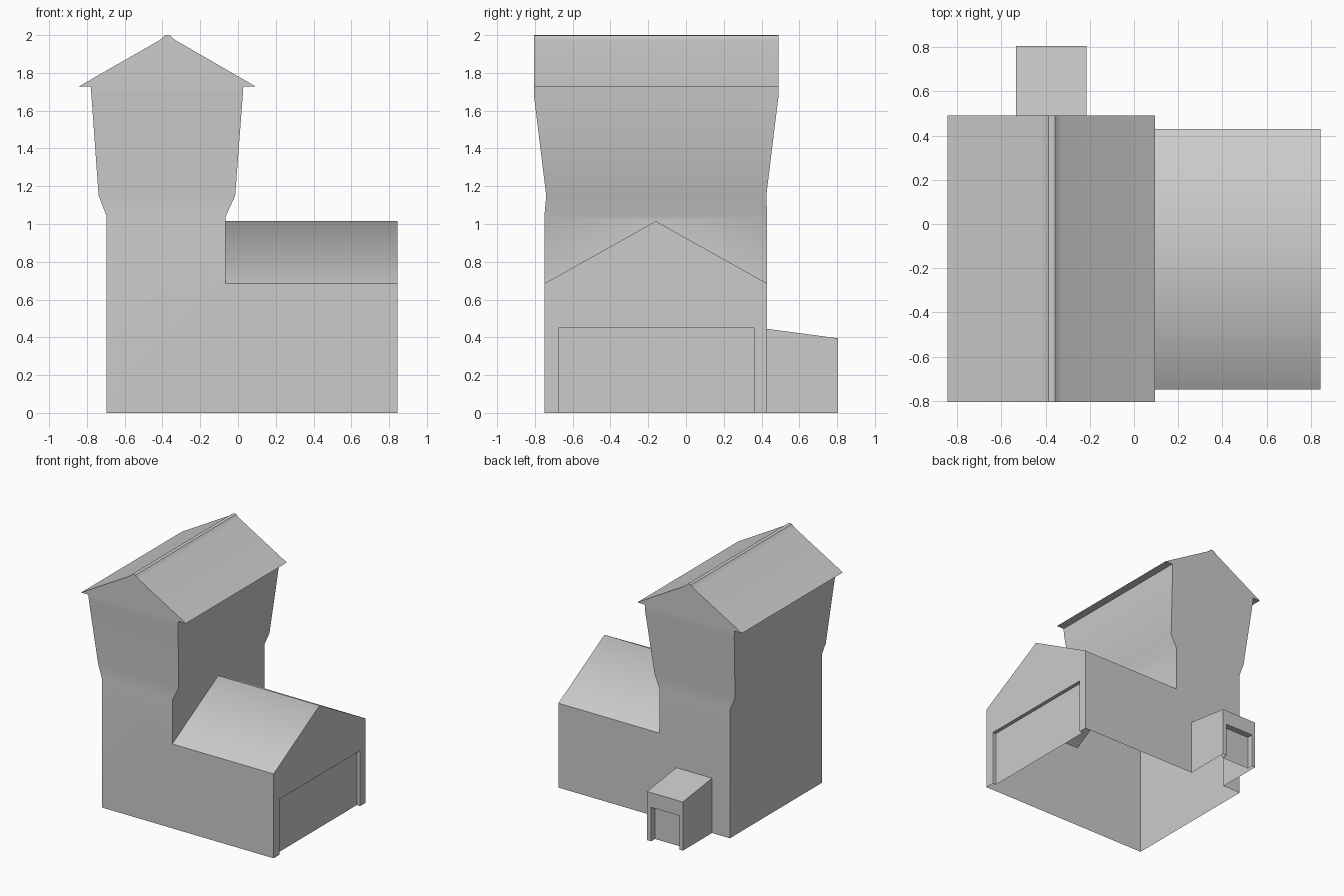
import bpy, bmesh, math

if "Cube" in bpy.data.objects:
    bpy.data.objects.remove(bpy.data.objects["Cube"])

Y0, Y1 = -0.75, 0.43            # front and back walls
XL, XT, XR = -0.695, -0.065, 0.845  # left wall, tower right wall, wing end wall
EAVE, RIDGE, RY = 0.685, 1.015, -0.16


def build(name, faces, angle):
    """Make one mesh object from polygons, welding shared corners."""
    bm = bmesh.new()
    for f in faces:
        bm.faces.new([bm.verts.new(p) for p in f])
    bmesh.ops.remove_doubles(bm, verts=bm.verts, dist=1e-4)
    bmesh.ops.recalc_face_normals(bm, faces=bm.faces)
    me = bpy.data.meshes.new(name)
    bm.to_mesh(me)
    bm.free()
    ob = bpy.data.objects.new(name, me)
    bpy.context.collection.objects.link(ob)
    bpy.ops.object.select_all(action='DESELECT')
    ob.select_set(True)
    bpy.context.view_layer.objects.active = ob
    bpy.ops.object.shade_smooth_by_angle(angle=math.radians(angle))
    return ob


def strip(loop, place, a, b, closed=False):
    """Sweep a 2D loop between depths a and b."""
    pairs = list(zip(loop, loop[1:] + loop[:1]))
    if not closed:
        pairs = pairs[:-1]
    return [[place(*p, a), place(*q, a), place(*q, b), place(*p, b)] for p, q in pairs]


def door_wall(place, top, d0, d1, h, at, depth):
    """Wall with a recessed door: top is the outline over the wall from left to right."""
    opening = [(d0, 0), (d0, h), (d1, h), (d1, 0)]
    wall = [(top[0][0], 0)] + top + [(top[-1][0], 0)] + opening[::-1]
    return ([[place(*p, at) for p in wall], [place(*p, at - depth) for p in opening]]
            + strip(opening, place, at, at - depth))


def on_y(x, z, y):
    return (x, y, z)


def on_x(y, z, x):
    return (x, y, z)


def ring(x0, x1, y0, y1, z):
    return [(x0, y0, z), (x1, y0, z), (x1, y1, z), (x0, y1, z)]


# Front, back and left walls (the back wall is open into the porch)
PX0, PX1, PY, PH, PL = -0.535, -0.215, 0.805, 0.445, 0.395
upper = [(XR, 0), (XR, EAVE), (XT, EAVE), (XT, 1.04), (XL, 1.04), (XL, 0)]
porch_gap = [(PX0, 0), (PX0, PH), (PX1, PH), (PX1, 0)]
faces = [[on_y(*p, Y0) for p in upper],
         [on_y(*p, Y1) for p in upper + porch_gap],
         [(XL, Y0, 0), (XL, Y1, 0), (XL, Y1, 1.04), (XL, Y0, 1.04)]]

# Wing roof, tower wall above it, end wall with large door
gable = [(Y0, EAVE), (RY, RIDGE), (Y1, EAVE)]
faces += strip(gable, on_x, XT, XR)
faces.append([on_x(*p, XT) for p in gable + [(Y1, 1.04), (Y0, 1.04)]])
faces += door_wall(on_x, gable, -0.675, 0.36, 0.45, XR, 0.03)

# Flared upper tower
rings = [ring(XL, XT, Y0, Y1, 1.04),
         ring(-0.738, -0.015, -0.74, 0.425, 1.15),
         ring(-0.776, 0.025, -0.805, 0.49, 1.68),
         ring(-0.78, 0.028, -0.805, 0.49, 1.727)]
for lo, hi in zip(rings, rings[1:]):
    for i in range(4):
        j = (i + 1) % 4
        faces.append([lo[i], lo[j], hi[j], hi[i]])

# Back porch with small door
faces += [[(x, Y1, 0), (x, PY, 0), (x, PY, PL), (x, Y1, PH)] for x in (PX0, PX1)]
faces.append([(PX0, Y1, PH), (PX1, Y1, PH), (PX1, PY, PL), (PX0, PY, PL)])
faces += door_wall(on_y, [(PX0, PL), (PX1, PL)], PX0 + 0.03, PX1 - 0.035, 0.275, PY, 0.05)
build("building_walls", faces, 59.5)

# Tower roof with overhanging eaves and ridge cap
roof = [(-0.78, 1.727), (-0.845, 1.727), (-0.415, 1.973), (-0.403, 1.982), (-0.388, 1.998),
        (-0.373, 2.0), (-0.358, 1.998), (-0.343, 1.982), (-0.331, 1.973), (0.095, 1.727),
        (0.028, 1.727)]
roof_faces = strip(roof, on_y, -0.805, 0.49)
roof_faces += [[on_y(*p, y) for p in roof] for y in (-0.805, 0.49)]
build("tower_roof", roof_faces, 15)
